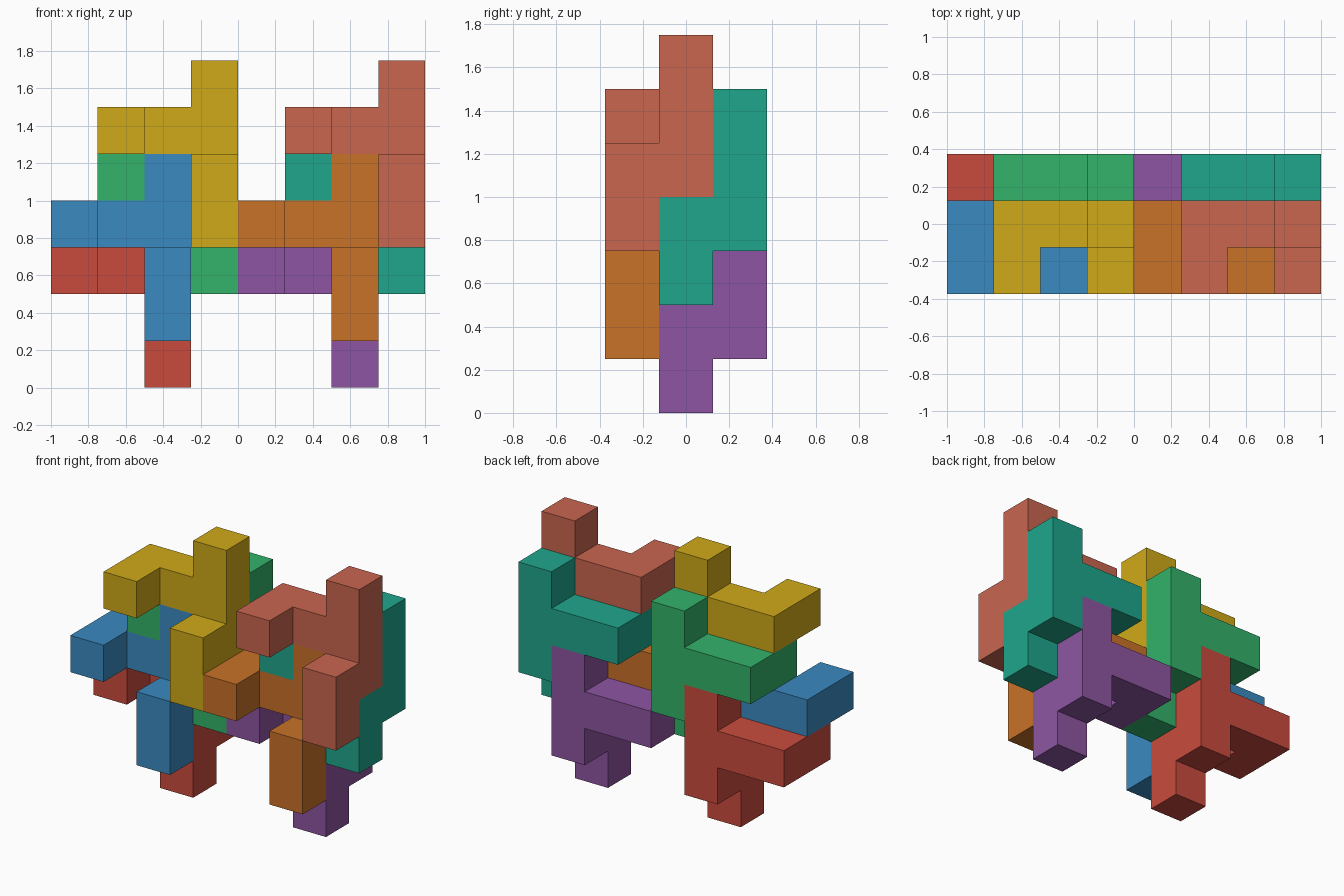
import bpy, bmesh
from mathutils import Vector

if "Cube" in bpy.data.objects:
    bpy.data.objects.remove(bpy.data.objects["Cube"])

U = 0.25                                  # edge length of one cube cell
ORIGIN = Vector((-1.0, -0.375, 0.0))      # lower front left corner of the model

# Cells of the one repeating block: bent arm, upright, bent leg
CELLS = [(0, 0, 0), (0, 1, 0), (1, 1, 0), (2, 1, 0),
         (2, 1, 1), (2, 1, -1), (2, 0, -1), (2, 0, -2)]


def cell_face(cell, axis, side):
    """Corners of one cell face, wound so that its normal points outward."""
    u, v = (axis + 1) % 3, (axis + 2) % 3
    ring = [(0, 0), (1, 0), (1, 1), (0, 1)]
    corners = []
    for a, b in ring if side else ring[::-1]:
        p = list(cell)
        p[axis] += side
        p[u] += a
        p[v] += b
        corners.append(tuple(p))
    return corners


def block_mesh():
    bm = bmesh.new()
    verts = {}
    for cell in CELLS:
        for axis in range(3):
            for side in (0, 1):
                near = list(cell)
                near[axis] += 1 if side else -1
                if tuple(near) in CELLS:
                    continue
                ring = cell_face(cell, axis, side)
                for p in ring:
                    if p not in verts:
                        verts[p] = bm.verts.new(Vector(p) * U)
                bm.faces.new([verts[p] for p in ring])
    # Merge the flat sides into single faces
    bmesh.ops.dissolve_limit(bm, angle_limit=0.01, verts=bm.verts[:], edges=bm.edges[:])
    mesh = bpy.data.meshes.new("block")
    bm.to_mesh(mesh)
    bm.free()
    return mesh


def linear(hex_code):
    rgb = [int(hex_code[i:i + 2], 16) / 255 for i in (0, 2, 4)]
    return [c / 12.92 if c <= 0.04045 else ((c + 0.055) / 1.055) ** 2.4 for c in rgb] + [1.0]


# One interlocking group of four blocks: name, cell offset
GROUP = [("lower_front", (0, 0, 3)), ("lower_back", (0, 1, 2)),
         ("upper_front", (1, 0, 5)), ("upper_back", (1, 1, 4))]
COLOURS = {"left": ["3A8AC1", "C94B3D", "CFAA18", "33B36A"],
           "right": ["C97228", "8E55A2", "C9664F", "1FA68C"]}

# The group repeats four cells to the right in other colours
base = block_mesh()
for shift, side in ((0, "left"), (4, "right")):
    for (part, offset), colour in zip(GROUP, COLOURS[side]):
        name = f"{side}_{part}_block"
        block = bpy.data.objects.new(name, base.copy())
        block.location = ORIGIN + (Vector(offset) + Vector((shift, 0, 0))) * U
        mat = bpy.data.materials.new(name + "_paint")
        mat.diffuse_color = linear(colour)
        mat.use_nodes = True
        mat.node_tree.nodes["Principled BSDF"].inputs["Base Color"].default_value = mat.diffuse_color
        block.data.materials.append(mat)
        bpy.context.collection.objects.link(block)
bpy.data.meshes.remove(base)
